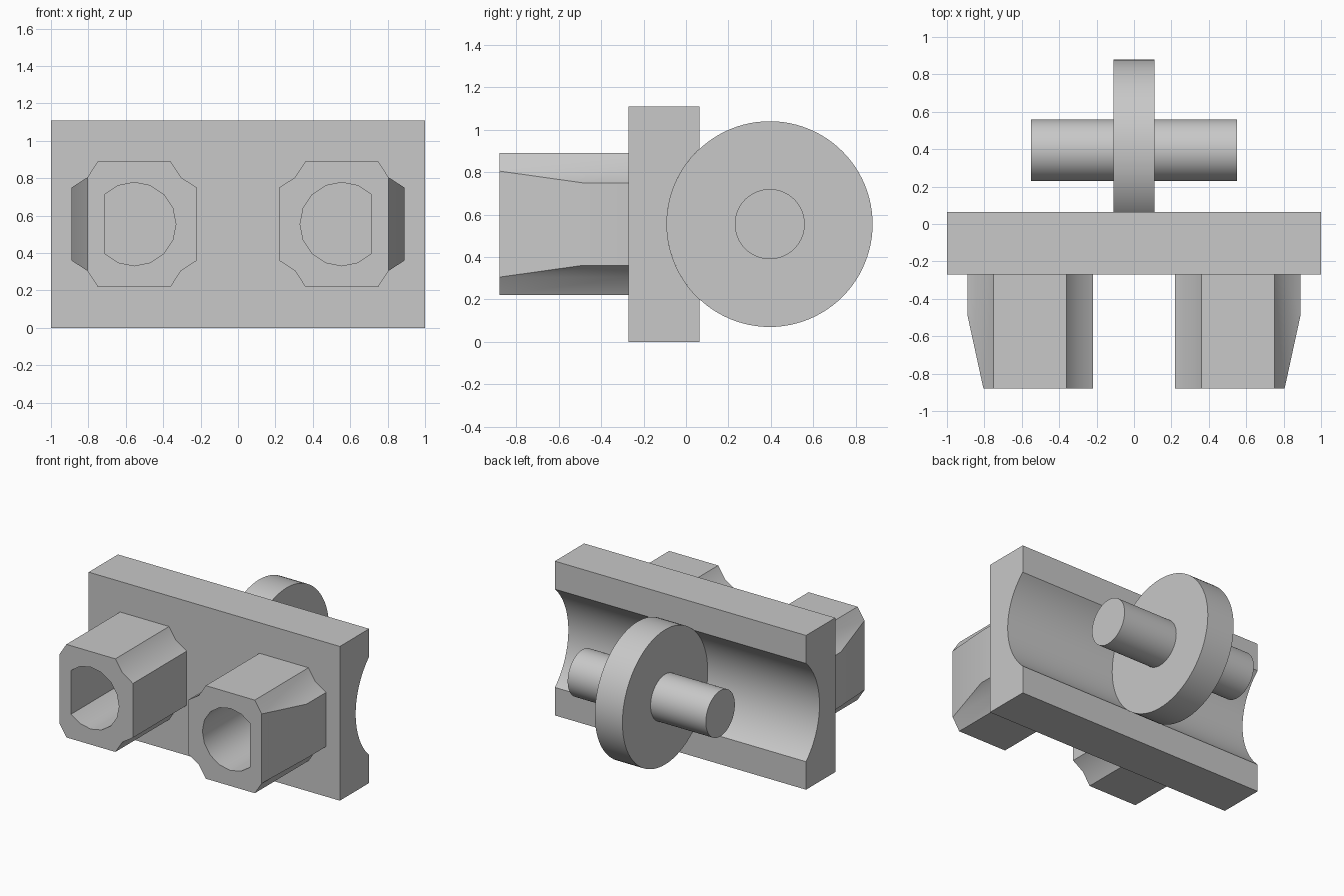
import bpy, bmesh
from math import sin, cos, pi, radians, atan2, sqrt

cube = bpy.data.objects.get("Cube")
if cube:
    bpy.data.objects.remove(cube, do_unlink=True)

grey = bpy.data.materials.new("plain grey")
grey.use_nodes = True
grey.diffuse_color = (0.58, 0.58, 0.58, 1)
grey.node_tree.nodes["Principled BSDF"].inputs["Base Color"].default_value = grey.diffuse_color


def prism(name, points, axis, start, end, trim=None):
    """Extrude a closed 2D profile along the x or y axis, then optionally trim it by a plane."""
    place = {"x": lambda a, p, q: (a, p, q), "y": lambda a, p, q: (p, a, q)}[axis]
    bm = bmesh.new()
    near = [bm.verts.new(place(start, p, q)) for p, q in points]
    far = [bm.verts.new(place(end, p, q)) for p, q in points]
    bm.faces.new(near)
    bm.faces.new(far)
    for i in range(len(points)):
        bm.faces.new((near[i - 1], near[i], far[i], far[i - 1]))
    bmesh.ops.recalc_face_normals(bm, faces=bm.faces)
    if trim:
        bmesh.ops.bisect_plane(bm, geom=bm.verts[:] + bm.edges[:] + bm.faces[:], dist=1e-5,
                               plane_co=trim[0], plane_no=trim[1], clear_outer=True)
        bmesh.ops.holes_fill(bm, edges=[e for e in bm.edges if e.is_boundary], sides=0)
        bmesh.ops.recalc_face_normals(bm, faces=bm.faces)
    mesh = bpy.data.meshes.new(name)
    bm.to_mesh(mesh)
    bm.free()
    mesh.materials.append(grey)
    obj = bpy.data.objects.new(name, mesh)
    bpy.context.collection.objects.link(obj)
    return obj


def arc(cy, cz, r, a0, a1, n):
    return [(cy + r * cos(a0 + (a1 - a0) * i / n), cz + r * sin(a0 + (a1 - a0) * i / n))
            for i in range(n + 1)]


def select(obj):
    bpy.ops.object.select_all(action="DESELECT")
    obj.select_set(True)
    bpy.context.view_layer.objects.active = obj


def smooth(obj):
    select(obj)
    bpy.ops.object.shade_smooth_by_angle(angle=radians(30))


# Shared wheel axis and sizes
AY, AZ, R = 0.395, 0.555, 0.485
FRONT, BACK, TOP = -0.27, 0.063, 1.11

# Plate with a round groove along its back
half = atan2(sqrt(R * R - (AY - BACK) ** 2), AY - BACK)
groove = arc(AY, AZ, R, pi - half, pi + half, 32)
smooth(prism("back_plate", [(FRONT, 0), (FRONT, TOP), (BACK, TOP)] + groove + [(BACK, 0)],
             "x", -1, 1))

# Wheel and axle
smooth(prism("wheel", arc(AY, AZ, R, 0, 2 * pi, 96)[:-1], "x", -0.11, 0.11))
smooth(prism("axle", arc(AY, AZ, 0.165, 0, 2 * pi, 64)[:-1], "x", -0.55, 0.55))

# Peg outline: square with dented corners, tapered on the outer side
corner = [(0.335, 0.195), (0.25, 0.25), (0.195, 0.335)]
outline = []
for sx, sz in ((1, 1), (-1, 1), (-1, -1), (1, -1)):
    part = [(AZ + sx * a, AZ + sz * b) for a, b in corner]
    outline += part if sx * sz > 0 else part[::-1]
peg = prism("pegs", outline, "y", -0.88, FRONT,
            trim=((0.805, -0.88, 0), (0.39, -0.085, 0)))

# D-shaped socket in each peg
bore = prism("bore_cutter", arc(AZ, AZ, 0.223, pi / 4, 7 * pi / 4, 12), "y", -1, FRONT - 0.002)
bore.hide_render = True
cut = peg.modifiers.new("socket", "BOOLEAN")
cut.operation, cut.solver, cut.object = "DIFFERENCE", "EXACT", bore
select(peg)
bpy.ops.object.modifier_apply(modifier="socket")
bpy.data.objects.remove(bore, do_unlink=True)
smooth(peg)
peg.modifiers.new("other side", "MIRROR").use_axis[0] = True
